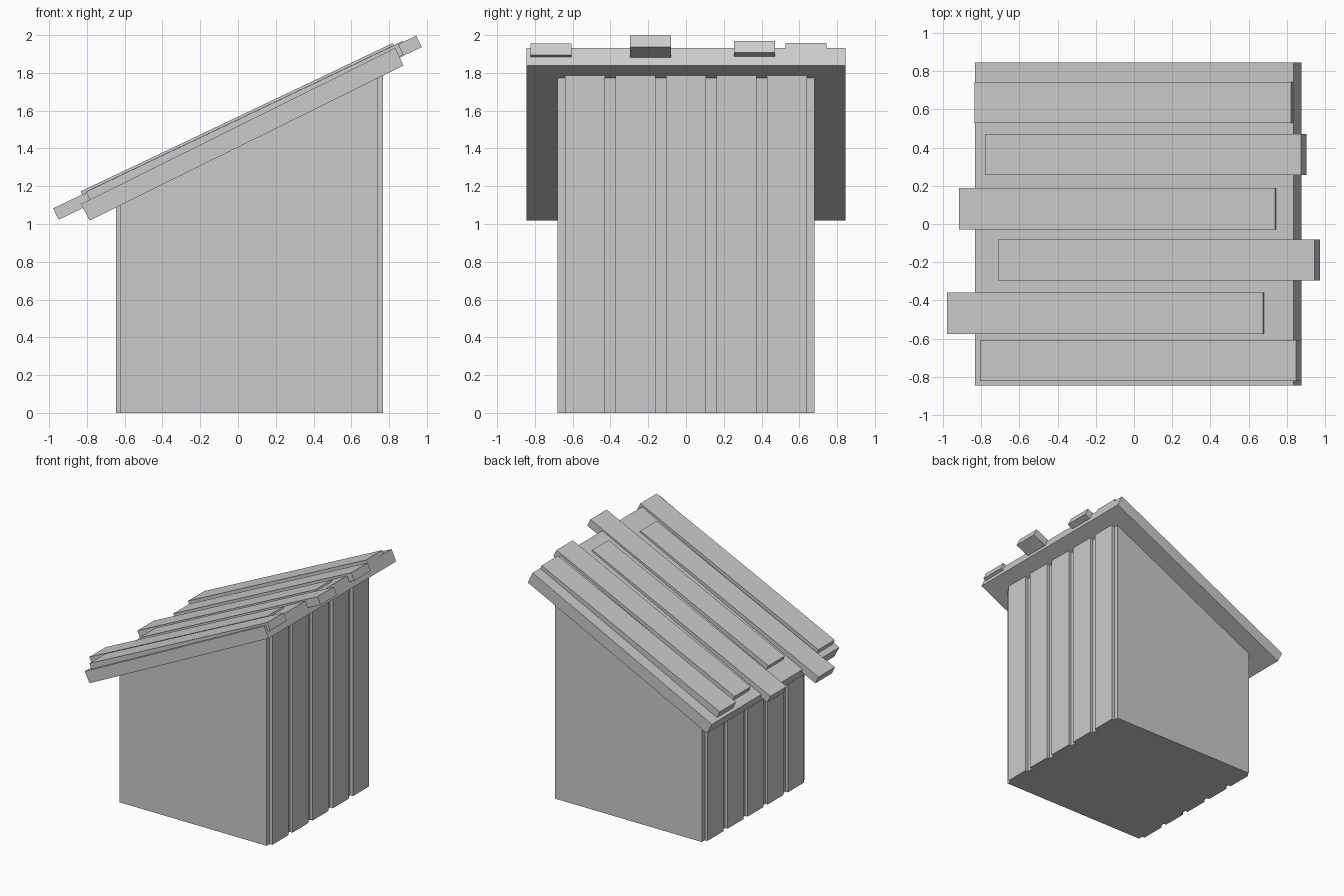
import bpy
from math import radians, cos, sin

if "Cube" in bpy.data.objects:
    bpy.data.objects.remove(bpy.data.objects["Cube"])


def prism(name, profile, y0, y1):
    """Extrude an x-z profile along y."""
    n = len(profile)
    verts = [(x, y, z) for y in (y0, y1) for x, z in profile]
    faces = [list(range(n)), list(range(2 * n - 1, n - 1, -1))]
    faces += [(i, i + n, (i + 1) % n + n, (i + 1) % n) for i in range(n)]
    mesh = bpy.data.meshes.new(name)
    mesh.from_pydata(verts, [], faces)
    mesh.update()
    obj = bpy.data.objects.new(name, mesh)
    bpy.context.collection.objects.link(obj)
    return obj


def underside(x):
    """Height of the roof underside at x."""
    return 1.018 + (x + 0.786) * 0.494


def wall(name, x0, x1, y0, y1):
    """Upright block whose top is cut to the roof slope."""
    prism(name, [(x0, 0), (x1, 0), (x1, underside(x1)), (x0, underside(x0))], y0, y1)


# Hut body
wall("hut_body", -0.623, 0.742, -0.68, 0.68)

# Vertical planks on both ends
for i in range(5):
    y = (i - 2) * 0.267
    wall(f"right_plank_{i + 1}", 0.742, 0.767, y - 0.106, y + 0.106)
    wall(f"left_plank_{i + 1}", -0.646, -0.623, y - 0.106, y + 0.106)

# Sloping roof slab
prism("roof_slab", [(-0.786, 1.018), (0.876, 1.839), (0.833, 1.932), (-0.831, 1.106)],
      -0.845, 0.845)

# Staggered roof slats: centre y, left end x, lift
SLOPE = radians(25.42)
LENGTH, THICK = 1.83, 0.067
slats = [(0.635, -0.833, 0.020), (0.363, -0.780, 0.006), (0.080, -0.915, 0.0),
         (-0.188, -0.709, 0.0), (-0.466, -0.979, 0.0), (-0.714, -0.805, 0.005)]
c, s = cos(SLOPE), sin(SLOPE)
for i, (y, x, lift) in enumerate(slats):
    z = 1.083 + (x + 0.979) * s / c + lift
    prism(f"roof_slat_{i + 1}",
          [(x + THICK * s, z - THICK * c),
           (x + LENGTH * c + THICK * s, z + LENGTH * s - THICK * c),
           (x + LENGTH * c, z + LENGTH * s), (x, z)], y - 0.108, y + 0.108)
